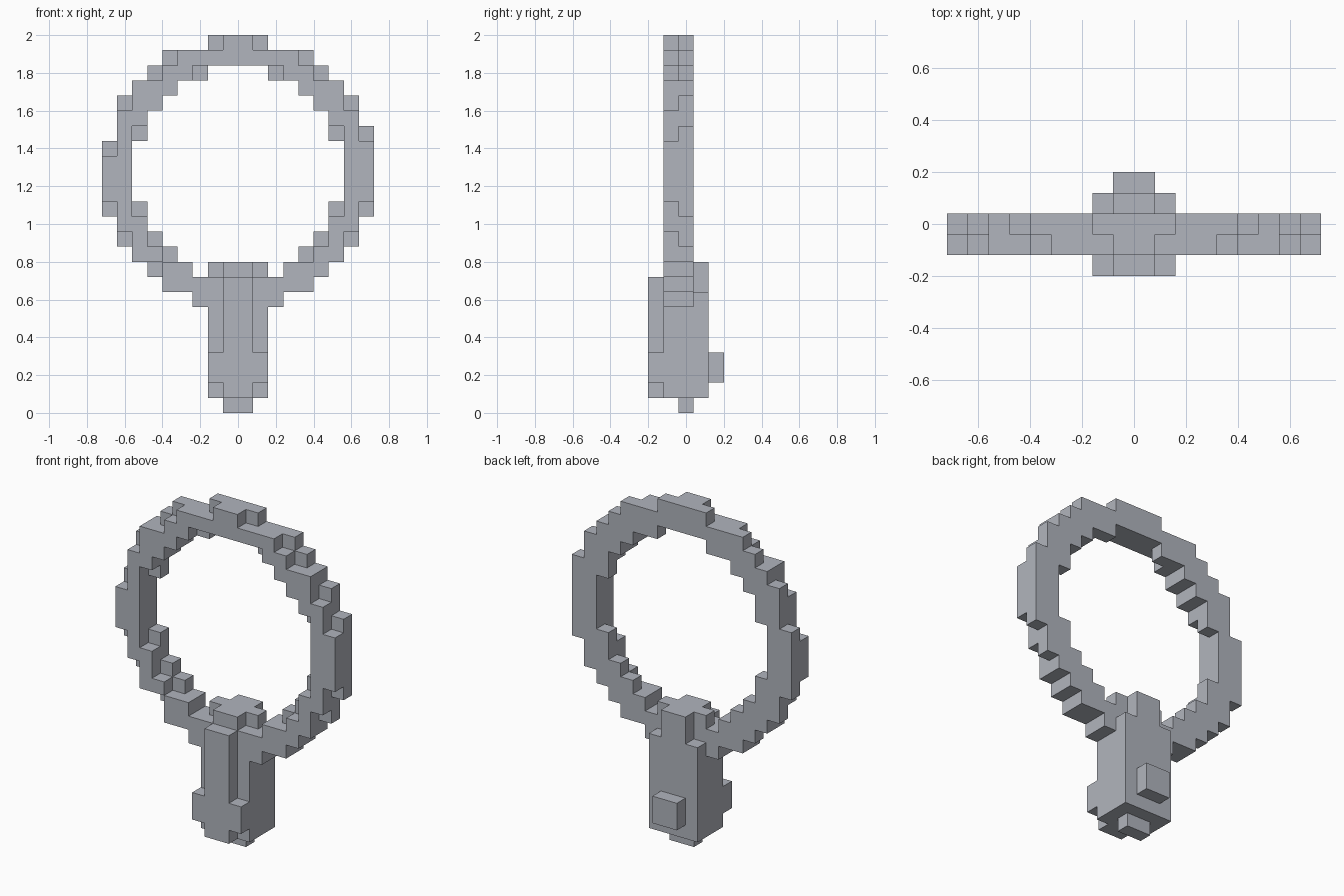
import bpy
import bmesh
import math
from mathutils import Vector

cube = bpy.data.objects.get("Cube")
if cube:
    bpy.data.objects.remove(cube, do_unlink=True)

UNIT = 0.08

# Single flat grey
grey = bpy.data.materials.new("stone_grey")
grey.use_nodes = True
colour = (0.44, 0.46, 0.51, 1.0)
grey.diffuse_color = colour
grey.node_tree.nodes["Principled BSDF"].inputs["Base Color"].default_value = colour


def block(x0, x1, y0, y1, z0, z1):
    """Cells of a box; the upper limits are exclusive."""
    return {(x, y, z) for x in range(x0, x1)
            for y in range(y0, y1) for z in range(z0, z1)}


def ring_layer(y, spans, first_row):
    """Mirrored rows of cells, each from an inner to an outer half width."""
    cells = set()
    for row, (inner, outer) in enumerate(spans, first_row):
        cells |= block(inner, outer, y, y + 1, row, row + 1)
        cells |= block(-outer, -inner, y, y + 1, row, row + 1)
    return cells


# Hoop: wide back layer and slimmer front layer, from the bottom row up
back_spans = [(0, 3), (0, 5), (3, 6), (4, 7), (5, 8), (6, 8), (6, 9),
              (7, 9), (7, 9), (7, 9), (7, 9), (6, 9), (6, 8), (5, 8),
              (4, 7), (2, 6), (0, 5), (0, 2)]
front_spans = [(0, 3), (0, 5), (3, 6), (5, 7), (6, 7), (6, 8), (7, 8),
               (7, 9), (7, 9), (7, 9), (7, 9), (7, 8), (6, 8), (5, 7),
               (4, 7), (3, 5), (0, 4), (0, 1)]
hoop_back = ring_layer(0, back_spans, 7)
hoop_front = ring_layer(-1, front_spans, 7)

# Chips missing on the right edge only
hoop_back -= {(-9, 0, 18)}
hoop_front -= {(-9, -1, 17), (-6, -1, 9)}

# Handle and its fittings
handle = block(-2, 2, -1, 2, 1, 8) | block(-1, 1, 1, 2, 8, 10)
collar = block(-2, 2, 0, 1, 9, 10) | block(-1, 1, -1, 0, 9, 10)
front_rib = block(-1, 1, -2, -1, 1, 9) | block(-2, 2, -2, -1, 2, 4)
back_button = block(-1, 1, 2, 3, 2, 4)
foot = block(-1, 1, 0, 1, 0, 1)

parts = {
    "handle": handle,
    "collar": collar,
    "front_rib": front_rib,
    "back_button": back_button,
    "foot": foot,
    "hoop_back": hoop_back - handle,
    "hoop_front": hoop_front - handle,
}
solid = set().union(*parts.values())
directions = [Vector(d) for d in ((1, 0, 0), (-1, 0, 0), (0, 1, 0),
                                  (0, -1, 0), (0, 0, 1), (0, 0, -1))]


def build(name, cells):
    """Skin the exposed sides of the cells and merge flat areas."""
    bm = bmesh.new()
    for cell in sorted(cells):
        # Cells are centred on the middle layer in depth
        centre = Vector((cell[0] + 0.5, cell[1], cell[2] + 0.5))
        for d in directions:
            if tuple(int(c + n) for c, n in zip(cell, d)) in solid:
                continue
            u = Vector((d.y, d.z, d.x)) / 2
            v = d.cross(u)
            mid = centre + d / 2
            corners = (mid - u - v, mid + u - v, mid + u + v, mid - u + v)
            bm.faces.new([bm.verts.new(c * UNIT) for c in corners])
    bmesh.ops.remove_doubles(bm, verts=bm.verts, dist=UNIT / 100)
    bmesh.ops.dissolve_limit(bm, angle_limit=math.radians(1),
                             verts=bm.verts, edges=bm.edges)
    mesh = bpy.data.meshes.new(name)
    bm.to_mesh(mesh)
    bm.free()
    mesh.materials.append(grey)
    bpy.context.collection.objects.link(bpy.data.objects.new(name, mesh))


for part_name, part_cells in parts.items():
    build(part_name, part_cells)
